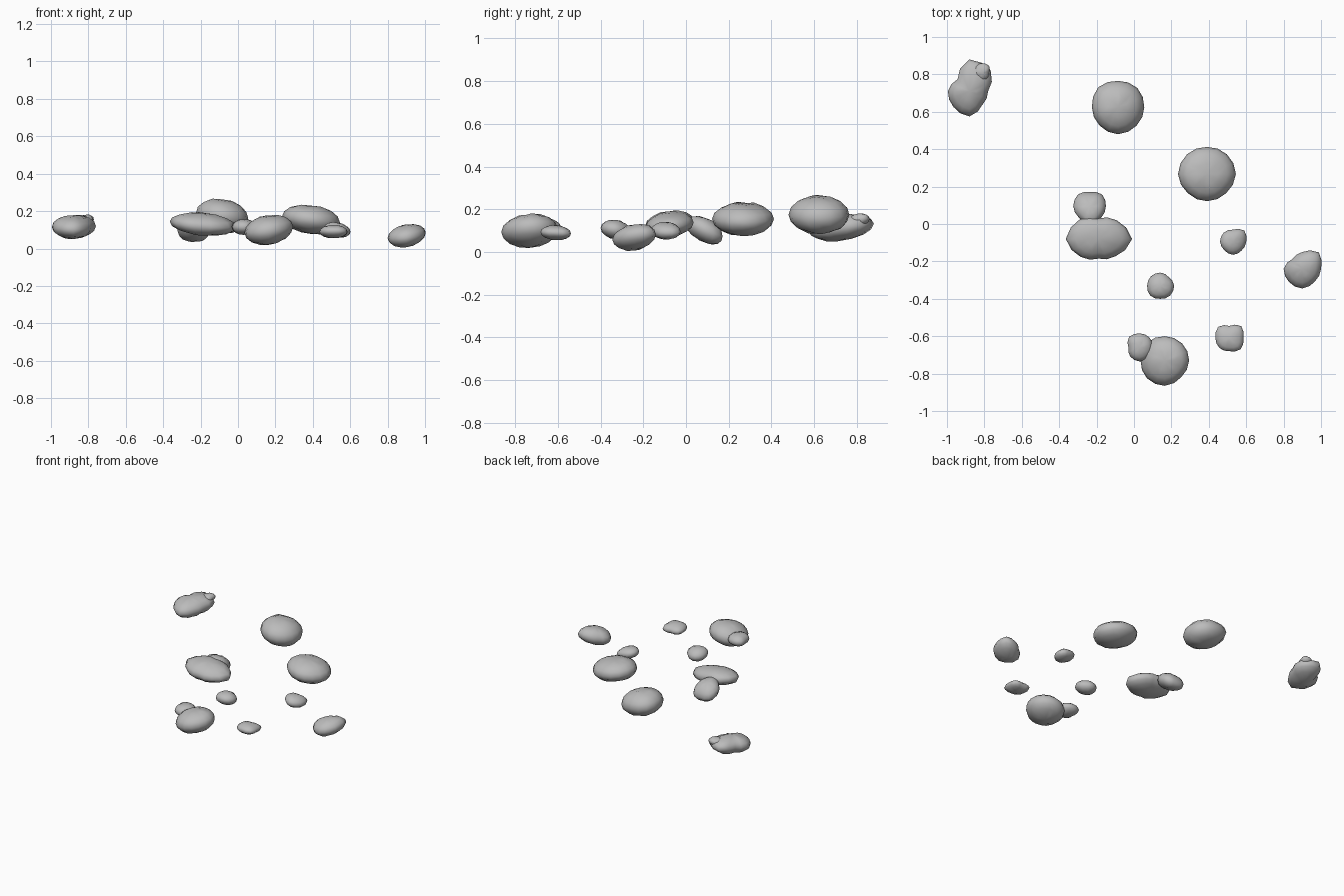
import bpy
import bmesh
import random
from math import atan2, pi, floor
from mathutils import Vector

default_cube = bpy.data.objects.get("Cube")
if default_cube:
    bpy.data.objects.remove(default_cube, do_unlink=True)

random.seed(4)

# One plain grey stone colour
stone = bpy.data.materials.new("stone_grey")
stone.use_nodes = True
stone.diffuse_color = (0.5, 0.5, 0.5, 1)
stone.node_tree.nodes["Principled BSDF"].inputs["Base Color"].default_value = stone.diffuse_color


def outline_radius(outline, angle):
    """Blend the plan radii, spaced evenly anticlockwise from +x."""
    count = len(outline)
    step = (angle / (2 * pi)) % 1 * count
    first = floor(step + 1e-4)
    blend = max(step - first, 0)
    return outline[first % count] * (1 - blend) + outline[(first + 1) % count] * blend


def rock(name, centre, half_height, outline, slope=(0, 0)):
    """Pebble with a given plan outline, leaning by a slope along x and y."""
    bm = bmesh.new()
    bmesh.ops.create_uvsphere(bm, u_segments=16, v_segments=8, radius=1)
    for v in bm.verts:
        radius = outline_radius(outline, atan2(v.co.y, v.co.x))
        x, y = v.co.x * radius, v.co.y * radius
        chip = 1 + random.uniform(-0.05, 0.05)
        z = v.co.z * half_height * chip + x * slope[0] + y * slope[1]
        v.co = Vector((x, y, z))
    mesh = bpy.data.meshes.new(name)
    bm.to_mesh(mesh)
    bm.free()
    mesh.materials.append(stone)
    for face in mesh.polygons:
        face.use_smooth = True
    obj = bpy.data.objects.new(name, mesh)
    obj.location = centre
    bpy.context.collection.objects.link(obj)
    return obj


# Large rocks
rock("back_rock", (-0.085, 0.625, 0.175), 0.09,
     (.14, .145, .14, .15, .14, .14, .145, .14), slope=(-0.1, 0))
rock("left_back_rock", (0.39, 0.267, 0.155), 0.077,
     (.155, .15, .145, .15, .155, .145, .145, .145), slope=(-0.1, 0))
rock("long_middle_rock", (-0.19, -0.08, 0.13), 0.06,
     (.18, .14, .11, .145, .175, .135, .105, .13), slope=(-0.08, 0.1))
rock("front_rock", (0.165, -0.73, 0.1), 0.078,
     (.13, .13, .13, .135, .13, .135, .135, .125), slope=(0.12, 0.05))

# Far corner rock with a raised chip at its back end
rock("far_right_rock", (-0.88, 0.71, 0.115), 0.063,
     (.1, .16, .17, .09, .115, .12, .135, .1), slope=(0, 0.1))
rock("far_right_chip", (-0.81, 0.81, 0.15), 0.03,
     (.035, .05, .05, .05, .06, .06, .05, .04), slope=(0.1, 0.1))

# Medium rocks
rock("far_left_rock", (0.9, -0.24, 0.068), 0.06,
     (.1, .125, .09, .075, .1, .1, .105, .095), slope=(0.12, 0.1))
rock("middle_small_rock", (-0.235, 0.095, 0.1), 0.06,
     (.085, .09, .075, .09, .09, .085, .1, .085), slope=(0, -0.35))

# Small pebbles
rock("left_pebble", (0.53, -0.095, 0.1), 0.04,
     (.07, .085, .065, .07, .07, .065, .07, .065), slope=(-0.15, 0))
rock("centre_pebble", (0.14, -0.33, 0.105), 0.045,
     (.075, .065, .07, .07, .07, .075, .07, .075), slope=(0, -0.1))
rock("left_front_pebble", (0.51, -0.61, 0.09), 0.035,
     (.075, .09, .065, .085, .075, .075, .07, .085), slope=(0, -0.05))
rock("front_pebble", (0.03, -0.66, 0.115), 0.042,
     (.07, .075, .075, .08, .06, .07, .075, .07))
